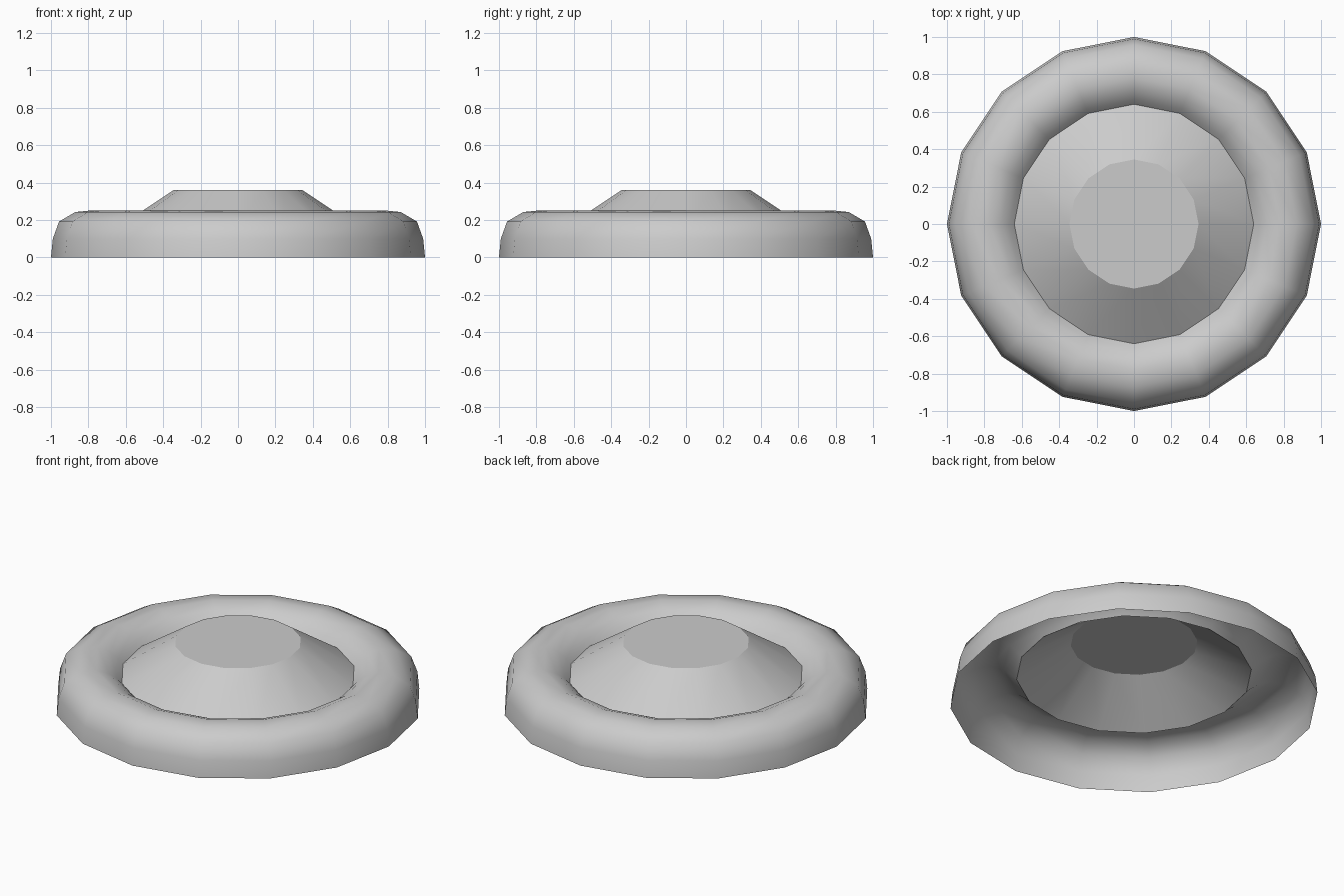
import bpy, bmesh, math

if "Cube" in bpy.data.objects:
    bpy.data.objects.remove(bpy.data.objects["Cube"])

SIDES = 16
# Radius / height profile: outer wall, rounded rim, trough, cone, flat top
PROFILE = [(1.0, 0.0), (0.99, 0.10), (0.957, 0.192), (0.87, 0.243), (0.78, 0.252),
           (0.71, 0.225), (0.665, 0.19), (0.64, 0.163), (0.345, 0.36)]
SHARP_RINGS = (7, 8)  # trough crease and top edge

bm = bmesh.new()
rings = []
for r, z in PROFILE:
    rings.append([bm.verts.new((r * math.cos(math.tau * i / SIDES),
                                r * math.sin(math.tau * i / SIDES), z))
                  for i in range(SIDES)])

# Lathed shell, open underneath
for a, b in zip(rings, rings[1:]):
    for i in range(SIDES):
        j = (i + 1) % SIDES
        bm.faces.new((a[i], a[j], b[j], b[i]))
bm.faces.new(rings[-1])

# Smooth shading with hard creases
for f in bm.faces:
    f.smooth = True
for k in SHARP_RINGS:
    for i in range(SIDES):
        bm.edges.get((rings[k][i], rings[k][(i + 1) % SIDES])).smooth = False

mesh = bpy.data.meshes.new("round_cap")
bm.to_mesh(mesh)
bm.free()
bpy.context.collection.objects.link(bpy.data.objects.new("round_cap", mesh))
